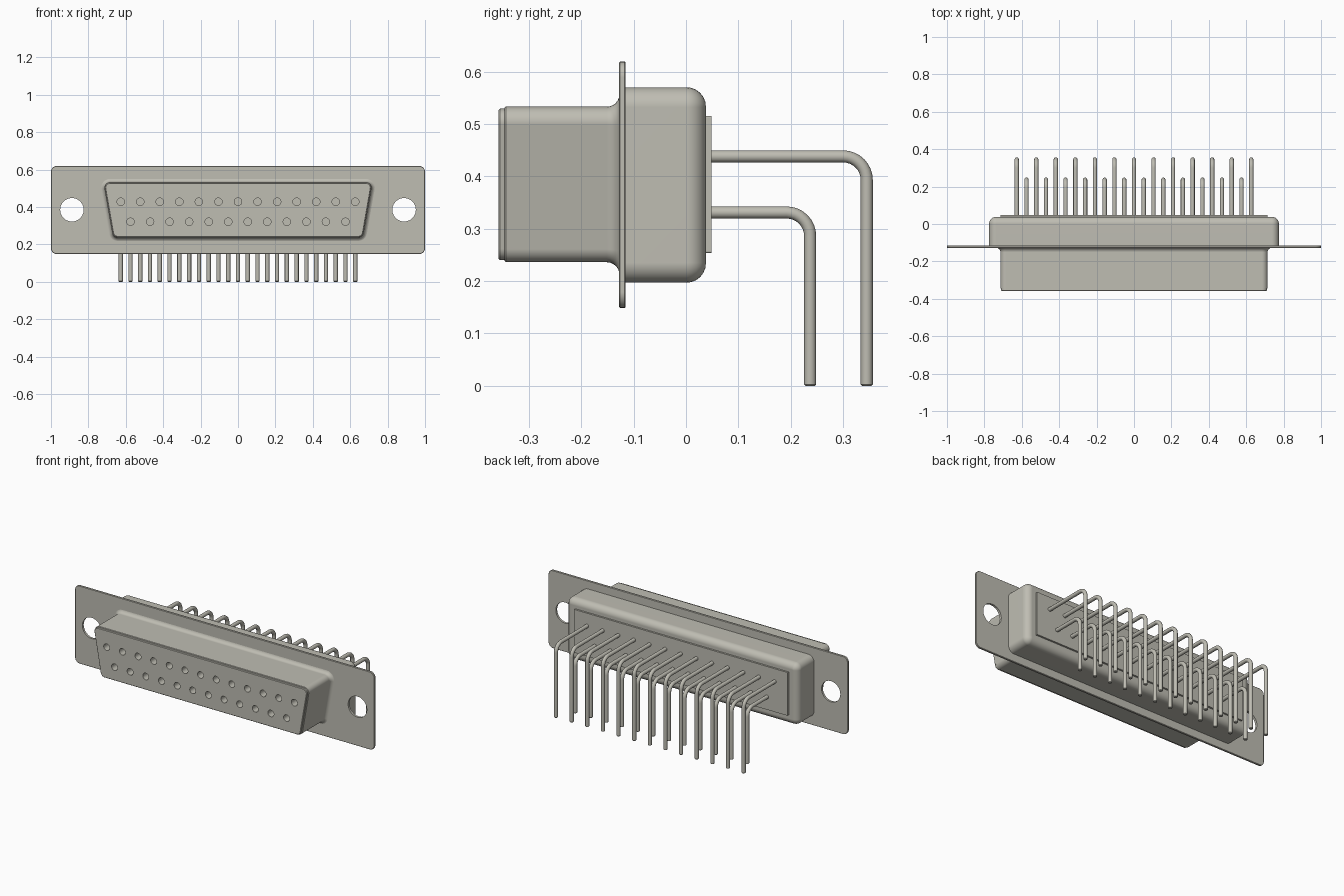
import bpy, bmesh, math
from mathutils import Vector

cube = bpy.data.objects.get("Cube")
if cube:
    bpy.data.objects.remove(cube, do_unlink=True)

metal = bpy.data.materials.new("warm grey")
metal.use_nodes = True
COLOUR = (0.52, 0.51, 0.45, 1)
metal.diffuse_color = COLOUR
metal.node_tree.nodes["Principled BSDF"].inputs["Base Color"].default_value = COLOUR


def rounded(corners, radius, offset=0.0, steps=6):
    """Counter-clockwise (x, z) outline with rounded corners, grown by offset."""
    pts = [Vector(c) for c in corners]
    out = []
    for i, p in enumerate(pts):
        a = (p - pts[i - 1]).normalized()
        b = (pts[(i + 1) % len(pts)] - p).normalized()
        n1, n2 = Vector((a.y, -a.x)), Vector((b.y, -b.x))
        centre = p - radius * (n1 + n2) / (1 + n1.dot(n2))
        start = math.atan2(n1.y, n1.x)
        turn = math.acos(max(-1, min(1, n1.dot(n2))))
        for k in range(steps + 1):
            t = start + turn * k / steps
            out.append(centre + (radius + offset) * Vector((math.cos(t), math.sin(t))))
    return out


def rect(w, z0, z1):
    return [(-w, z0), (w, z0), (w, z1), (-w, z1)]


def skin(name, rings, caps=True):
    """Joins rings of equal length into a tube, optionally closed."""
    bm = bmesh.new()
    loops = [[bm.verts.new(co) for co in ring] for ring in rings]
    n = len(loops[0])
    for r0, r1 in zip(loops, loops[1:]):
        for i in range(n):
            j = (i + 1) % n
            bm.faces.new((r0[i], r0[j], r1[j], r1[i]))
    if caps:
        bm.faces.new(loops[0][::-1])
        bm.faces.new(loops[-1])
    bmesh.ops.recalc_face_normals(bm, faces=bm.faces)
    me = bpy.data.meshes.new(name)
    bm.to_mesh(me)
    bm.free()
    me.materials.append(metal)
    ob = bpy.data.objects.new(name, me)
    bpy.context.collection.objects.link(ob)
    return ob


def loft(name, corners, radius, sections, caps=True):
    """Extrudes an outline along y through (y, offset) sections."""
    return skin(name, [[(p.x, y, p.y) for p in rounded(corners, radius, off)]
                       for y, off in sections], caps)


def activate(ob):
    bpy.ops.object.select_all(action='DESELECT')
    ob.select_set(True)
    bpy.context.view_layer.objects.active = ob


def drill(ob, centres, radius, y0, y1):
    """Cuts round holes along y."""
    bm = bmesh.new()
    for x, z in centres:
        ring = [bm.verts.new((x + radius * math.cos(t), y0, z + radius * math.sin(t)))
                for t in (2 * math.pi * k / 24 for k in range(24))]
        face = bm.faces.new(ring)
        ext = bmesh.ops.extrude_face_region(bm, geom=[face])
        verts = [v for v in ext["geom"] if isinstance(v, bmesh.types.BMVert)]
        bmesh.ops.translate(bm, verts=verts, vec=(0, y1 - y0, 0))
    bmesh.ops.recalc_face_normals(bm, faces=bm.faces)
    me = bpy.data.meshes.new("hole_cutter")
    bm.to_mesh(me)
    bm.free()
    me.materials.append(metal)
    cutter = bpy.data.objects.new("hole_cutter", me)
    cutter.hide_render = True
    bpy.context.collection.objects.link(cutter)
    mod = ob.modifiers.new("holes", 'BOOLEAN')
    mod.operation, mod.solver, mod.object = 'DIFFERENCE', 'EXACT', cutter
    activate(ob)
    bpy.ops.object.modifier_apply(modifier=mod.name)
    bpy.data.objects.remove(cutter, do_unlink=True)


def smooth(ob, weighted=True):
    activate(ob)
    bpy.ops.object.shade_smooth_by_angle(angle=math.radians(32))
    if weighted:
        mod = ob.modifiers.new("weighted_normals", 'WEIGHTED_NORMAL')
        mod.keep_sharp = True


def arc(steps=6):
    return [math.pi / 2 * k / steps for k in range(steps + 1)]


PITCH = 0.1045
upper_x = [(i - 6) * PITCH for i in range(13)]
lower_x = [(i - 5.5) * PITCH for i in range(12)]

# Mounting flange with two screw holes
flange = loft("mounting_flange", rect(1.0, 0.149, 0.619), 0.03,
              [(-0.128, -0.002), (-0.126, 0), (-0.117, 0), (-0.115, -0.002)])
drill(flange, [(-0.888, 0.385), (0.888, 0.385)], 0.063, -0.2, 0.0)
smooth(flange)

# Front D-shaped shell flaring into the flange
d_shape = [(-0.668, 0.236), (0.668, 0.236), (0.72, 0.533), (-0.72, 0.533)]
FLARE = 0.024
sections = [(-0.127 - FLARE * math.sin(t), FLARE * (1 - math.cos(t))) for t in arc()]
sections = [(-0.127 - FLARE * (1 - math.cos(t)), FLARE * (1 - math.sin(t))) for t in arc()]
shell = loft("front_shell", d_shape, 0.03,
             sections + [(-0.344, 0), (-0.346, -0.002), (-0.346, -0.006)], caps=False)
smooth(shell)

# Insulator face with socket holes
insulator = loft("socket_insulator", d_shape, 0.03,
                 [(-0.2, -0.004), (-0.355, -0.004), (-0.358, -0.007)])
drill(insulator, [(x, 0.428) for x in upper_x] + [(x, 0.321) for x in lower_x],
      0.02, -0.4, -0.26)
smooth(insulator)

# Rear housing with a rounded back edge
R = 0.037
body = loft("rear_housing", rect(0.775, 0.197, 0.57), 0.038,
            [(-0.118, 0)] + [(0.038 - R + R * math.sin(t), -R * (1 - math.cos(t)))
                             for t in arc()])
smooth(body)

# Thin plate the pins leave from
plate = loft("pin_plate", rect(0.714, 0.254, 0.515), 0.003,
             [(0.03, 0), (0.049, 0)])
smooth(plate)


# Right-angle solder pins
def bent_pin(name, height, drop_y, radius=0.0115, bend=0.045, sides=12):
    path = [(0.03, height, 0, radius)]
    for t in arc(8):
        path.append((drop_y - bend + bend * math.sin(t),
                     height - bend + bend * math.cos(t), t, radius))
    path += [(drop_y, 0.003, math.pi / 2, radius), (drop_y, 0, math.pi / 2, radius - 0.003)]
    rings = []
    for y, z, t, r in path:
        ring = []
        for k in range(sides):
            a = 2 * math.pi * k / sides
            u = r * math.sin(a)
            ring.append((r * math.cos(a), y + u * math.sin(t), z + u * math.cos(t)))
        rings.append(ring)
    return skin(name, rings)


for name, xs, height, drop_y in (("upper_pin", upper_x, 0.438, 0.345),
                                 ("lower_pin", lower_x, 0.331, 0.237)):
    pin = bent_pin(name, height, drop_y)
    smooth(pin, weighted=False)
    pin.location.x = xs[0]
    for x in xs[1:]:
        copy = pin.copy()
        copy.location.x = x
        bpy.context.collection.objects.link(copy)
